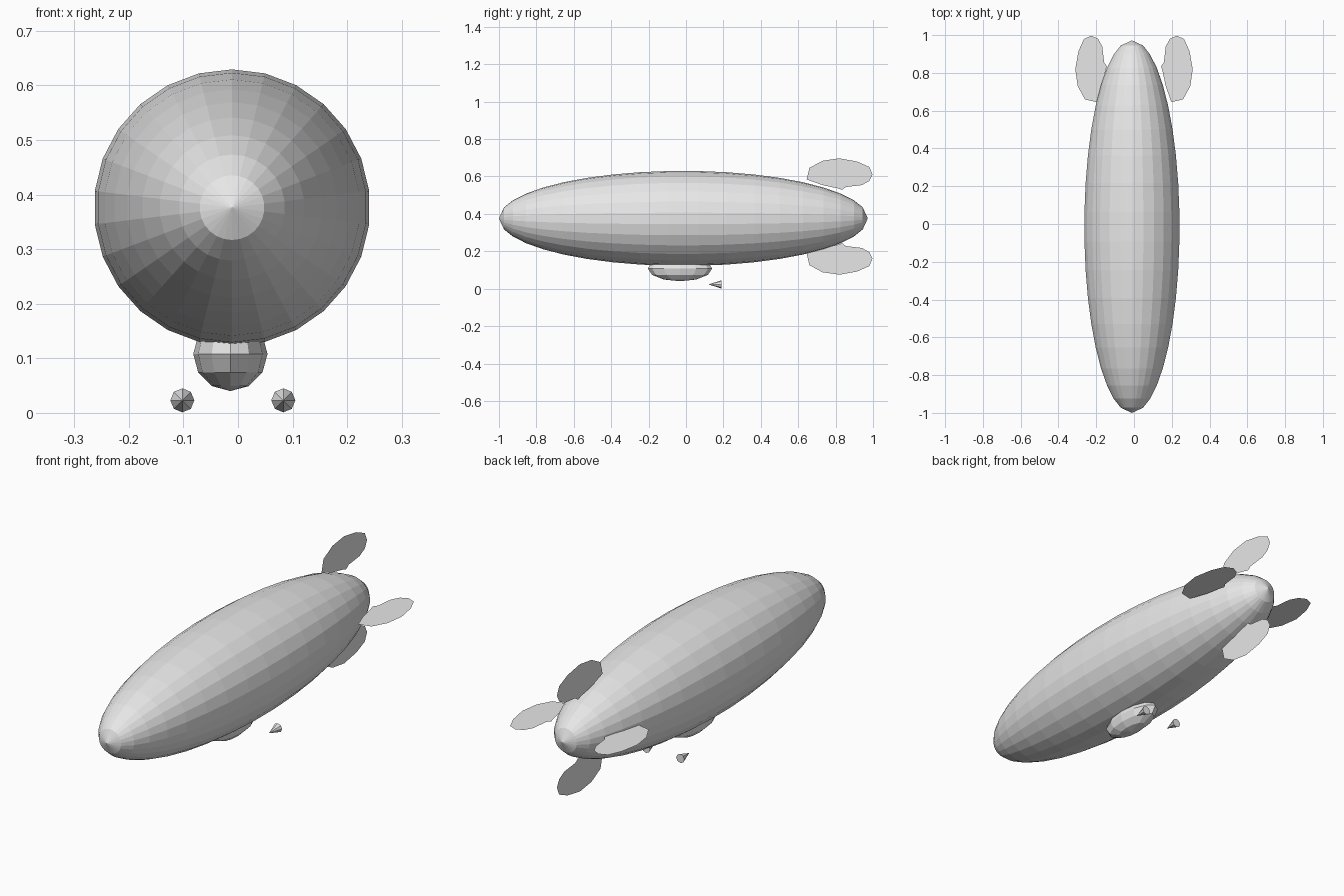
import bpy, bmesh, math
from mathutils import Matrix, Vector

cube = bpy.data.objects.get("Cube")
if cube:
    bpy.data.objects.remove(cube, do_unlink=True)

# One plain grey for every part
GREY = (0.8, 0.8, 0.8, 1.0)
grey = bpy.data.materials.new("plain_grey")
grey.use_nodes = True
grey.diffuse_color = GREY
grey.node_tree.nodes["Principled BSDF"].inputs["Base Color"].default_value = GREY


def finish(name, bm, recalc=True):
    if recalc:
        bmesh.ops.recalc_face_normals(bm, faces=bm.faces)
    mesh = bpy.data.meshes.new(name)
    bm.to_mesh(mesh)
    bm.free()
    mesh.materials.append(grey)
    obj = bpy.data.objects.new(name, mesh)
    bpy.context.collection.objects.link(obj)
    return obj


def ellipsoid(name, centre, radii, sides, angles, axis):
    """Flat-faced ellipsoid: rings at the given polar angles round an axis."""
    bm = bmesh.new()
    c = Vector(centre)

    def point(polar, turn):
        a, b, d = math.cos(polar), math.sin(polar) * math.sin(turn), math.sin(polar) * math.cos(turn)
        p = Vector((b, -a, d)) if axis == "Y" else Vector((b, d, a))
        return bm.verts.new(c + Vector(u * r for u, r in zip(p, radii)))

    rings = [[point(math.radians(a), math.tau * i / sides) for i in range(sides)]
             for a in angles]
    first, last = point(0, 0), point(math.pi, 0)
    for i in range(sides):
        j = (i + 1) % sides
        bm.faces.new((first, rings[0][i], rings[0][j]))
        bm.faces.new((last, rings[-1][j], rings[-1][i]))
        for r, s in zip(rings, rings[1:]):
            bm.faces.new((r[i], s[i], s[j], r[j]))
    return finish(name, bm)


# Gas envelope and cabin
ellipsoid("envelope", (-0.011, -0.014, 0.376), (0.254, 0.986, 0.254), 26,
          [13.5 + 9 * k for k in range(18)], "Y")
ellipsoid("cabin", (-0.014, -0.032, 0.108), (0.068, 0.172, 0.068), 12,
          [30 * k for k in range(1, 6)], "Z")

# Engine cones, points forward
for side, x in (("right", -0.102), ("left", 0.083)):
    bm = bmesh.new()
    bmesh.ops.create_cone(
        bm, cap_ends=True, segments=8, radius1=0.022, radius2=0, depth=0.07,
        matrix=Matrix.Translation((x, 0.155, 0.023)) @ Matrix.Rotation(math.pi / 2, 4, "X"))
    finish(side + "_engine_cone", bm)

# Four thin tail fins: outline as (y, distance from the axis)
FIN = [(0.645, 0.198), (0.66, 0.26), (0.73, 0.298), (0.82, 0.311), (0.915, 0.294),
       (0.98, 0.265), (0.997, 0.225), (0.98, 0.19), (0.94, 0.168), (0.855, 0.158),
       (0.835, 0.143), (0.81, 0.151), (0.73, 0.168)]
for k, place in enumerate(("top", "left", "bottom", "right")):
    bm = bmesh.new()
    turn = Matrix.Translation((0, 0, 0.386)) @ Matrix.Rotation(k * math.pi / 2, 4, "Y")
    bm.faces.new([bm.verts.new(turn @ Vector((0, y, r))) for y, r in FIN])
    finish(place + "_tail_fin", bm, recalc=False)
